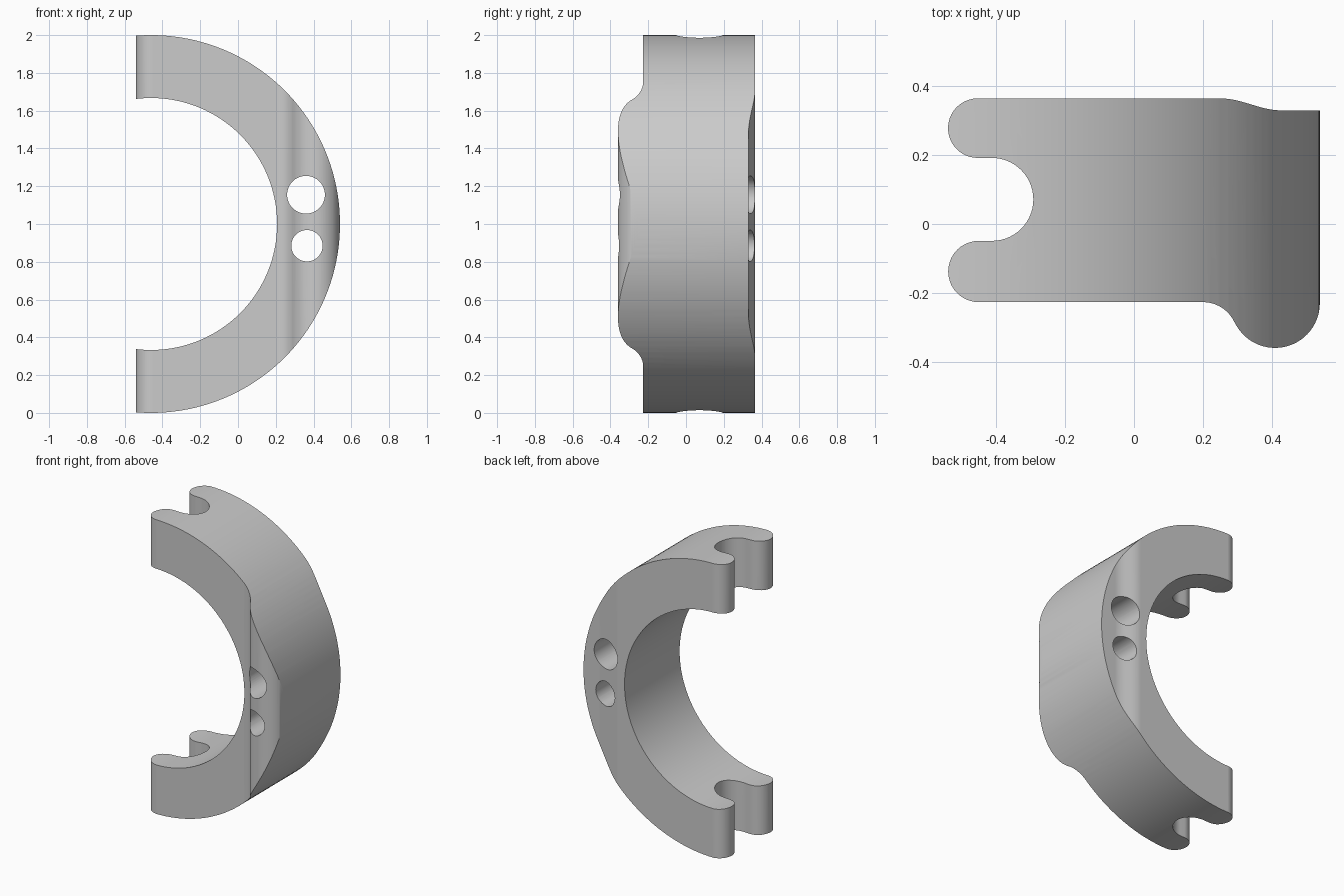
import bpy
import bmesh
from math import sin, cos, pi, radians
from mathutils import Vector

cube = bpy.data.objects.get("Cube")
if cube:
    bpy.data.objects.remove(cube, do_unlink=True)

RING_X, RING_Z = -0.46, 1.0


def arc(cx, cy, r, start, end, steps=20):
    """Points on an arc, angles in degrees."""
    angles = [radians(start + (end - start) * i / steps) for i in range(steps + 1)]
    return [(cx + r * cos(a), cy + r * sin(a)) for a in angles]


def prism(name, points, to_3d, offset):
    """Closed outline pushed along an offset."""
    bm = bmesh.new()
    face = bm.faces.new([bm.verts.new(to_3d(*p)) for p in points])
    new = bmesh.ops.extrude_face_region(bm, geom=[face])["geom"]
    verts = [v for v in new if isinstance(v, bmesh.types.BMVert)]
    bmesh.ops.translate(bm, verts=verts, vec=Vector(offset))
    bmesh.ops.recalc_face_normals(bm, faces=bm.faces)
    mesh = bpy.data.meshes.new(name)
    bm.to_mesh(mesh)
    bm.free()
    obj = bpy.data.objects.new(name, mesh)
    bpy.context.collection.objects.link(obj)
    return obj


def rod(name, x, z, r, sides):
    """Cylinder running front to back."""
    points = arc(x, z, r, 0, 360, sides)[:-1]
    return prism(name, points, lambda px, pz: (px, -0.6, pz), (0, 1.2, 0))


def apply_boolean(target, cutter, operation):
    mod = target.modifiers.new(operation, "BOOLEAN")
    mod.operation = operation
    mod.solver = "EXACT"
    mod.object = cutter
    bpy.ops.object.modifier_apply(modifier=mod.name)
    bpy.data.objects.remove(cutter, do_unlink=True)


# Plan outline: forked left end, rounded front nose, stepped back
outline = arc(-0.451, -0.138, 0.089, 90, 270)            # front fork tip
outline += arc(0.2, -0.3285, 0.1015, 90, 25)             # sweep into the nose
outline += arc(0.41, -0.23, 0.13, 206, 360, 28)          # front nose
outline += [(0.56, -0.23), (0.56, 0.33)]
for i in range(17):                                      # shallow back step
    t = i / 16
    outline.append((0.43 - 0.18 * t, 0.33 + 0.0175 * (1 - cos(pi * t))))
outline += arc(-0.454, 0.2785, 0.0865, 90, 270)          # back fork tip
outline += arc(-0.413, 0.0715, 0.1205, 90, -90, 28)      # slot end

bracket = prism("half_ring_bracket", outline, lambda x, y: (x, y, -0.2), (0, 0, 2.4))
bpy.context.view_layer.objects.active = bracket
bracket.select_set(True)

# Curved ring body with two holes running through
apply_boolean(bracket, rod("outer_disc", RING_X, RING_Z, 1.0, 160), "INTERSECT")
apply_boolean(bracket, rod("inner_disc", RING_X, RING_Z, 0.667, 128), "DIFFERENCE")
apply_boolean(bracket, rod("large_hole", 0.36, 1.155, 0.1, 48), "DIFFERENCE")
apply_boolean(bracket, rod("small_hole", 0.365, 0.885, 0.083, 48), "DIFFERENCE")

# Single grey material
grey = bpy.data.materials.new("plain_grey")
grey.use_nodes = True
colour = (0.6, 0.6, 0.6, 1)
grey.diffuse_color = colour
grey.node_tree.nodes["Principled BSDF"].inputs["Base Color"].default_value = colour
bracket.data.materials.clear()
bracket.data.materials.append(grey)

# Smooth curves, crisp edges
bpy.ops.object.shade_smooth_by_angle(angle=radians(30))
weighted = bracket.modifiers.new("weighted_normals", "WEIGHTED_NORMAL")
weighted.keep_sharp = True
